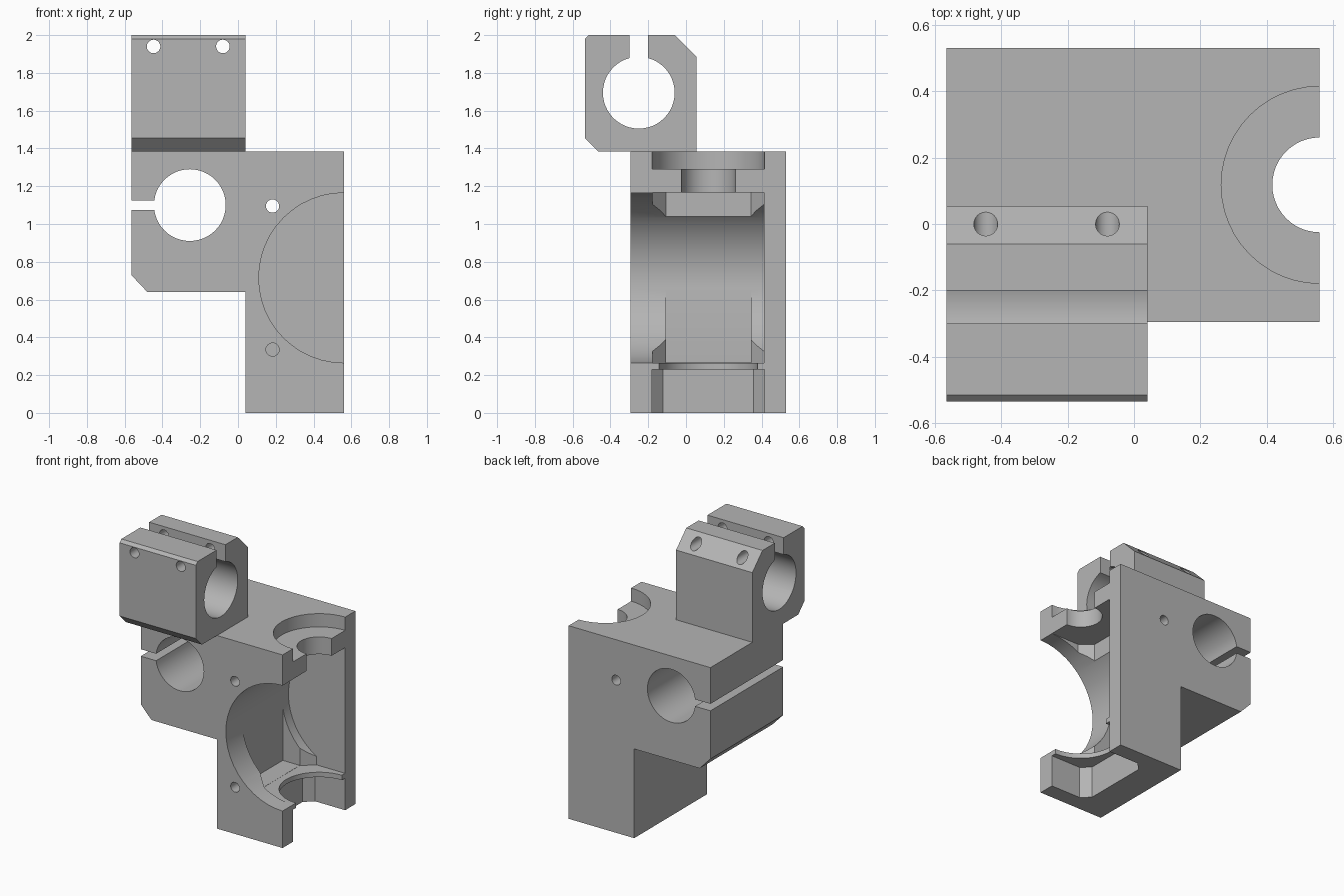
import bpy, bmesh, math
from mathutils import Vector

cube = bpy.data.objects.get("Cube")
if cube:
    bpy.data.objects.remove(cube, do_unlink=True)

grey = bpy.data.materials.new("light_grey")
grey.use_nodes = True
grey.diffuse_color = (0.46, 0.46, 0.46, 1)
grey.node_tree.nodes["Principled BSDF"].inputs["Base Color"].default_value = grey.diffuse_color


def prism(name, axis, profile, start, end):
    """Extrude a 2D profile along an axis: x uses (y, z), y uses (x, z), z uses (x, y)."""
    place = {"x": lambda a, b, t: (t, a, b),
             "y": lambda a, b, t: (a, t, b),
             "z": lambda a, b, t: (a, b, t)}[axis]
    bm = bmesh.new()
    face = bm.faces.new([bm.verts.new(place(a, b, start)) for a, b in profile])
    top = bmesh.ops.extrude_face_region(bm, geom=[face])["geom"]
    shift = Vector(place(0, 0, end - start))
    bmesh.ops.translate(bm, vec=shift, verts=[v for v in top if isinstance(v, bmesh.types.BMVert)])
    bmesh.ops.recalc_face_normals(bm, faces=bm.faces)
    mesh = bpy.data.meshes.new(name)
    bm.to_mesh(mesh)
    bm.free()
    mesh.materials.append(grey)
    obj = bpy.data.objects.new(name, mesh)
    bpy.context.collection.objects.link(obj)
    return obj


def circle(a, b, radius, sides=48):
    steps = [2 * math.pi * i / sides for i in range(sides)]
    return [(a + radius * math.cos(t), b + radius * math.sin(t)) for t in steps]


def rect(a0, a1, b0, b1):
    return [(a0, b0), (a1, b0), (a1, b1), (a0, b1)]


def cut(target, axis, profile, start, end):
    cutter = prism("cutter", axis, profile, start, end)
    cutter.hide_render = True
    mod = target.modifiers.new("cut", "BOOLEAN")
    mod.operation = "DIFFERENCE"
    mod.solver = "EXACT"
    mod.object = cutter
    bpy.ops.object.select_all(action="DESELECT")
    bpy.context.view_layer.objects.active = target
    target.select_set(True)
    bpy.ops.object.modifier_apply(modifier=mod.name)
    bpy.data.objects.remove(cutter, do_unlink=True)


def finish(obj):
    bpy.ops.object.select_all(action="DESELECT")
    bpy.context.view_layer.objects.active = obj
    obj.select_set(True)
    bpy.ops.object.shade_smooth_by_angle(angle=math.radians(30))


RIGHT, FRONT, BACK, TOP = 0.56, -0.295, 0.53, 1.385
MID = 0.118          # y of the vertical shaft axis


def chamfered_pocket(depth, half, flat, corner):
    """Plan outline of a pocket open at the side, with cut inner corners."""
    return [(RIGHT + 0.1, MID - half), (corner, MID - half), (depth, MID - flat),
            (depth, MID + flat), (corner, MID + half), (RIGHT + 0.1, MID + half)]


# Main block with the lower leg
body = prism("main_block", "y", [
    (-0.565, TOP), (-0.565, 0.73), (-0.48, 0.64), (0.04, 0.64),
    (0.04, 0), (RIGHT, 0), (RIGHT, TOP)], FRONT, BACK)

# Horizontal rod bore with its clamping slot
cut(body, "y", circle(-0.255, 1.10, 0.19), FRONT - 0.1, BACK + 0.1)
cut(body, "y", rect(-0.7, -0.4, 1.075, 1.125), FRONT - 0.1, BACK + 0.1)

# Round cavity opening to the front and side
cut(body, "y", circle(RIGHT, 0.715, 0.45), FRONT - 0.1, 0.414)

# Vertical pocket through the cavity and flat relief in its lower half
cut(body, "z", chamfered_pocket(0.25, 0.296, 0.225, 0.335), 0.265, 1.166)
cut(body, "z", rect(0.115, RIGHT + 0.1, MID - 0.225, MID + 0.225), 0.266, 0.68)

# Stepped shaft bore at the top, lip and pocket at the bottom
for radius, low, high in ((0.297, 1.29, TOP + 0.1), (0.143, 1.1, 1.35), (0.26, 0.2, 0.3)):
    cut(body, "z", circle(RIGHT, MID, radius), low, high)
cut(body, "z", chamfered_pocket(0.26, 0.297, 0.24, 0.32), -0.1, 0.23)

# Small screw holes: upper one through, lower one blind
cut(body, "y", circle(0.183, 1.095, 0.035, 24), FRONT - 0.1, BACK + 0.1)
cut(body, "y", circle(0.183, 0.335, 0.035, 24), FRONT - 0.1, -0.08)
finish(body)

# Upper clamp block across the top
clamp = prism("upper_clamp", "x", [
    (-0.465, TOP), (0.055, TOP), (0.055, 1.885), (-0.06, 2),
    (-0.515, 2), (-0.535, 1.98), (-0.535, 1.455)], -0.565, 0.04)
cut(clamp, "x", circle(-0.25, 1.695, 0.19), -0.7, 0.2)
cut(clamp, "x", rect(-0.30, -0.20, 1.8, 2.1), -0.7, 0.2)
for x in (-0.447, -0.08):
    cut(clamp, "y", circle(x, 1.94, 0.036, 24), -0.7, 0.2)
finish(clamp)
